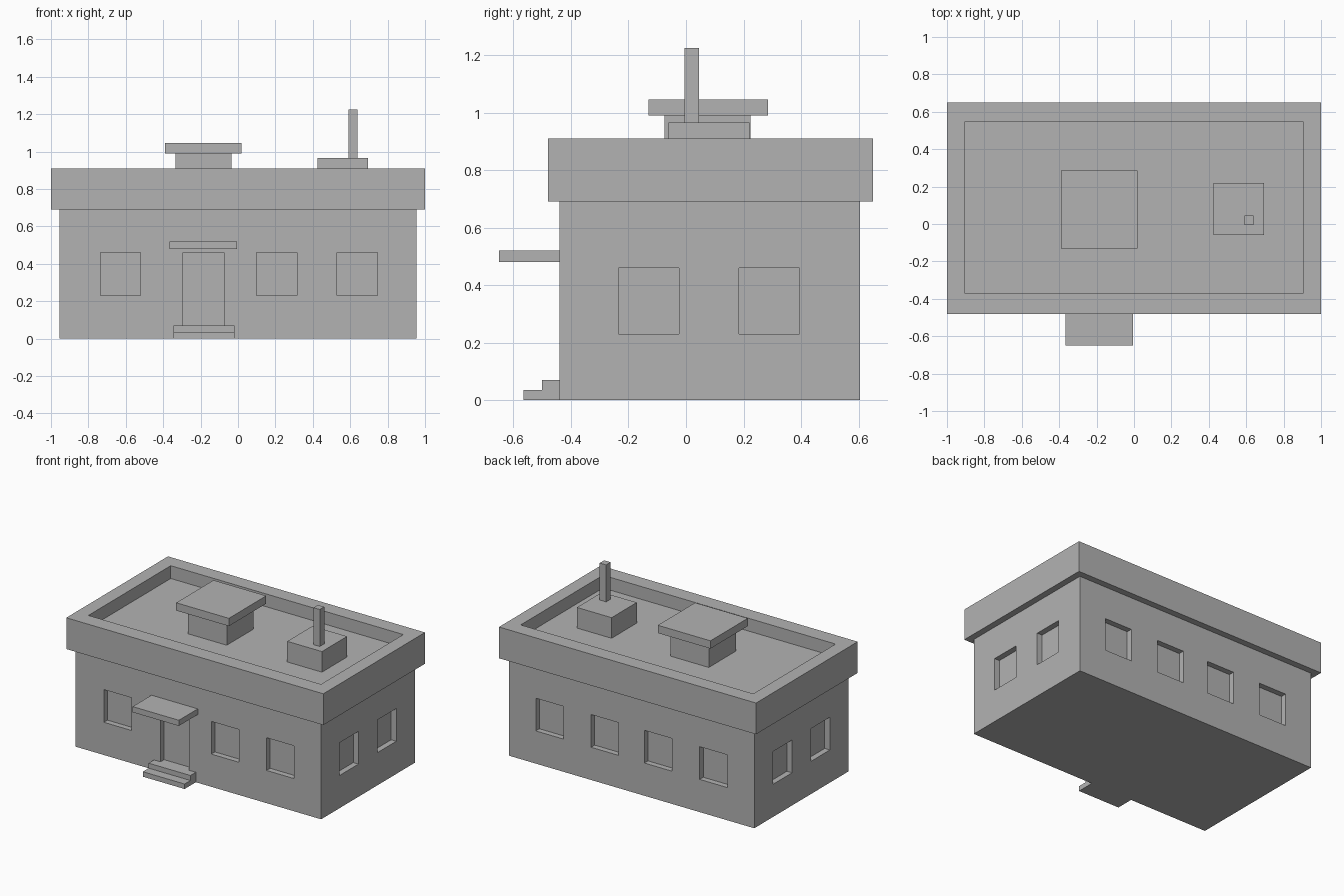
import bpy
import bmesh
from mathutils import Matrix, Vector

old = bpy.data.objects.get("Cube")
if old:
    bpy.data.objects.remove(old, do_unlink=True)

GREY = (0.45, 0.45, 0.45, 1)
mat = bpy.data.materials.new("plain grey")
mat.use_nodes = True
mat.diffuse_color = GREY
bsdf = mat.node_tree.nodes["Principled BSDF"]
bsdf.inputs["Base Color"].default_value = GREY
bsdf.inputs["Roughness"].default_value = 0.8


def boxes(name, *spans):
    """One object made of boxes, each given as (x0, x1), (y0, y1), (z0, z1)."""
    bm = bmesh.new()
    for span in spans:
        centre = Vector([(a + b) / 2 for a, b in span])
        size = Vector([b - a for a, b in span])
        place = Matrix.Translation(centre) @ Matrix.Diagonal(size).to_4x4()
        bmesh.ops.create_cube(bm, size=1, matrix=place)
    mesh = bpy.data.meshes.new(name)
    bm.to_mesh(mesh)
    bm.free()
    mesh.materials.append(mat)
    obj = bpy.data.objects.new(name, mesh)
    bpy.context.collection.objects.link(obj)
    return obj


def carve(obj, *spans):
    """Cut box-shaped recesses out of an object."""
    cutter = boxes("cutter", *spans)
    cutter.hide_render = True
    mod = obj.modifiers.new("recesses", "BOOLEAN")
    mod.operation = "DIFFERENCE"
    mod.solver = "EXACT"
    mod.object = cutter
    bpy.context.view_layer.objects.active = obj
    bpy.ops.object.modifier_apply(modifier=mod.name)
    bpy.data.objects.remove(cutter, do_unlink=True)


# Main walls with recessed windows and door
HALF, FRONT, BACK = 0.955, -0.44, 0.605
EAVES, ROOF, TOP = 0.69, 0.82, 0.91
DEEP, OUT = 0.04, 0.1
front_cut = (FRONT - OUT, FRONT + DEEP)
back_cut = (BACK - DEEP, BACK + OUT)
sill = (0.23, 0.46)

walls = boxes("walls", ((-HALF, HALF), (FRONT, BACK), (0, EAVES)))
openings = [((-0.295, -0.075), front_cut, (0.07, 0.46))]
for x in (-0.735, 0.10, 0.53):
    openings.append(((x, x + 0.215), front_cut, sill))
for x in (-0.745, -0.315, 0.10, 0.53):
    openings.append(((x, x + 0.215), back_cut, sill))
for y in (-0.235, 0.185):
    for side in ((-HALF - OUT, -HALF + DEEP), (HALF - DEEP, HALF + OUT)):
        openings.append((side, (y, y + 0.21), sill))
carve(walls, *openings)

# Overhanging parapet around a sunken flat roof
parapet = boxes("parapet_roof", ((-1, 1), (-0.48, 0.65), (EAVES, TOP)))
carve(parapet, ((-0.905, 0.905), (-0.37, 0.545), (ROOF, TOP + OUT)))

# Roof hatch with a wide lid
boxes("hatch_base", ((-0.335, -0.035), (-0.075, 0.225), (ROOF, 0.99)))
boxes("hatch_lid", ((-0.39, 0.02), (-0.13, 0.285), (0.99, 1.045)))

# Vent block and its square pipe
boxes("vent_block", ((0.425, 0.695), (-0.06, 0.22), (ROOF, 0.965)))
boxes("vent_pipe", ((0.59, 0.64), (-0.005, 0.045), (0.965, 1.225)))

# Entrance canopy and two steps
boxes("canopy", ((-0.365, -0.005), (-0.65, FRONT), (0.48, 0.52)))
step_x = (-0.345, -0.02)
boxes("lower_step", (step_x, (-0.565, FRONT), (0, 0.035)))
boxes("upper_step", (step_x, (-0.50, FRONT), (0.035, 0.07)))
